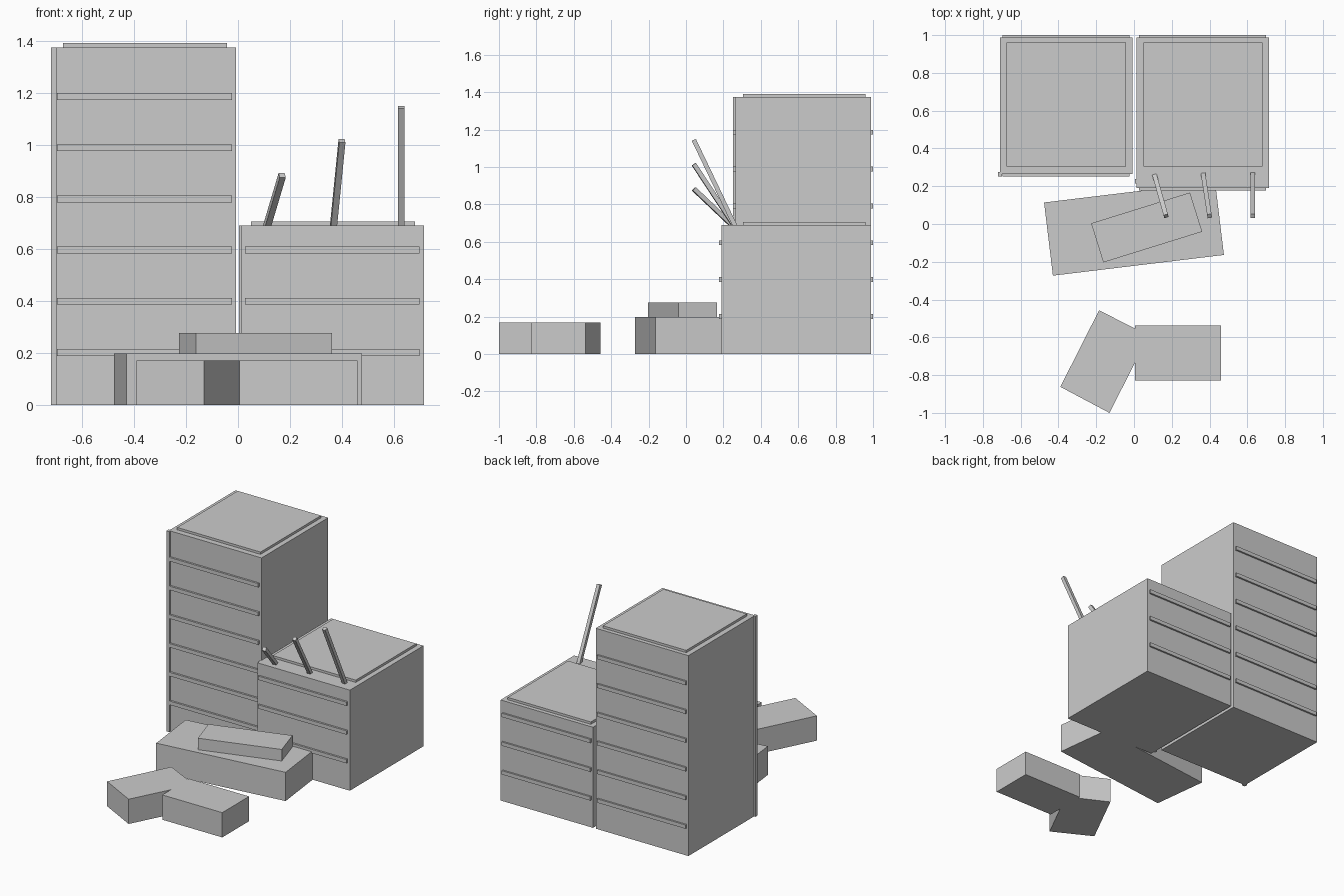
import bpy
import bmesh
from math import radians
from mathutils import Vector

cube = bpy.data.objects.get("Cube")
if cube:
    bpy.data.objects.remove(cube, do_unlink=True)

# Single plain concrete colour
concrete = bpy.data.materials.new("concrete_grey")
concrete.use_nodes = True
concrete.diffuse_color = (0.6, 0.6, 0.6, 1)
bsdf = concrete.node_tree.nodes["Principled BSDF"]
bsdf.inputs["Base Color"].default_value = concrete.diffuse_color
bsdf.inputs["Roughness"].default_value = 0.8


def finish(name, bm):
    bmesh.ops.recalc_face_normals(bm, faces=bm.faces)
    mesh = bpy.data.meshes.new(name)
    bm.to_mesh(mesh)
    bm.free()
    mesh.materials.append(concrete)
    obj = bpy.data.objects.new(name, mesh)
    bpy.context.collection.objects.link(obj)
    return obj


def box(name, x, y, z, turn=0):
    """Box from its (low, high) range on each axis, turned about its centre."""
    bm = bmesh.new()
    bmesh.ops.create_cube(bm, size=1)
    bmesh.ops.scale(bm, vec=[r[1] - r[0] for r in (x, y, z)], verts=bm.verts)
    obj = finish(name, bm)
    obj.location = [(r[0] + r[1]) / 2 for r in (x, y, z)]
    obj.rotation_euler.z = radians(turn)
    return obj


def beam(name, start, end, size):
    """Square beam between two points."""
    start, end = Vector(start), Vector(end)
    span = end - start
    bm = bmesh.new()
    bmesh.ops.create_cube(bm, size=1)
    bmesh.ops.scale(bm, vec=(size, size, span.length), verts=bm.verts)
    obj = finish(name, bm)
    obj.location = (start + end) / 2
    # Lean about x first, then sideways, so the square stays level
    obj.rotation_euler = span.to_track_quat('Z', 'Y').to_euler()
    return obj


def prism(name, outline, height):
    bm = bmesh.new()
    base = bm.faces.new([bm.verts.new((x, y, 0)) for x, y in outline])
    top = bmesh.ops.extrude_face_region(bm, geom=[base], use_keep_orig=True)
    moved = [v for v in top["geom"] if isinstance(v, bmesh.types.BMVert)]
    bmesh.ops.translate(bm, vec=(0, 0, height), verts=moved)
    return finish(name, bm)


BACK = 0.988


def building(name, x, front, height, floors, post_x, post_y):
    """Block with a roof slab, floor ledges front and back, and a corner post."""
    box(name + "_body", x, (front, BACK), (0, height))
    box(name + "_roof_slab", (x[0] + 0.036, x[1] - 0.035),
        (0.304, 0.96), (height - 0.01, height + 0.016))
    for i in range(1, floors):
        z = 0.197 * i
        ledge_x = (x[0] + 0.013, x[1] - 0.017)
        level = (z - 0.009, z + 0.017)
        box(f"{name}_front_ledge_{i}", ledge_x, (front - 0.013, front + 0.01), level)
        box(f"{name}_back_ledge_{i}", ledge_x, (BACK - 0.01, 1.0), level)
    box(name + "_corner_post", post_x, post_y, (0, height))


# Buildings
building("tower", (-0.71, -0.007), 0.265, 1.375, 7, (-0.72, -0.698), (0.252, 0.276))
building("low_block", (0.014, 0.716), 0.19, 0.69, 4, (0.004, 0.026), (0.215, 0.237))

# Leaning roof beams
for i, (x0, x1, z1) in enumerate([(0.105, 0.17, 0.883), (0.365, 0.4, 1.015),
                                  (0.628, 0.628, 1.145)]):
    beam(f"roof_beam_{i + 1}", (x0, 0.272, 0.665), (x1, 0.042, z1), 0.024)

# Stacked slabs in front of the buildings
box("lower_slab", (-0.456, 0.456), (-0.22, 0.17), (0, 0.197), 6.9)
box("upper_slab", (-0.207, 0.341), (-0.127, 0.09), (0.197, 0.276), 17.3)

# Bent low slab at the very front
prism("bent_slab", [(-0.185, -0.457), (-0.39, -0.862), (-0.13, -1.0),
                    (0.005, -0.735), (0.005, -0.828), (0.46, -0.828),
                    (0.46, -0.537), (0.005, -0.537), (0.005, -0.553)], 0.17)
